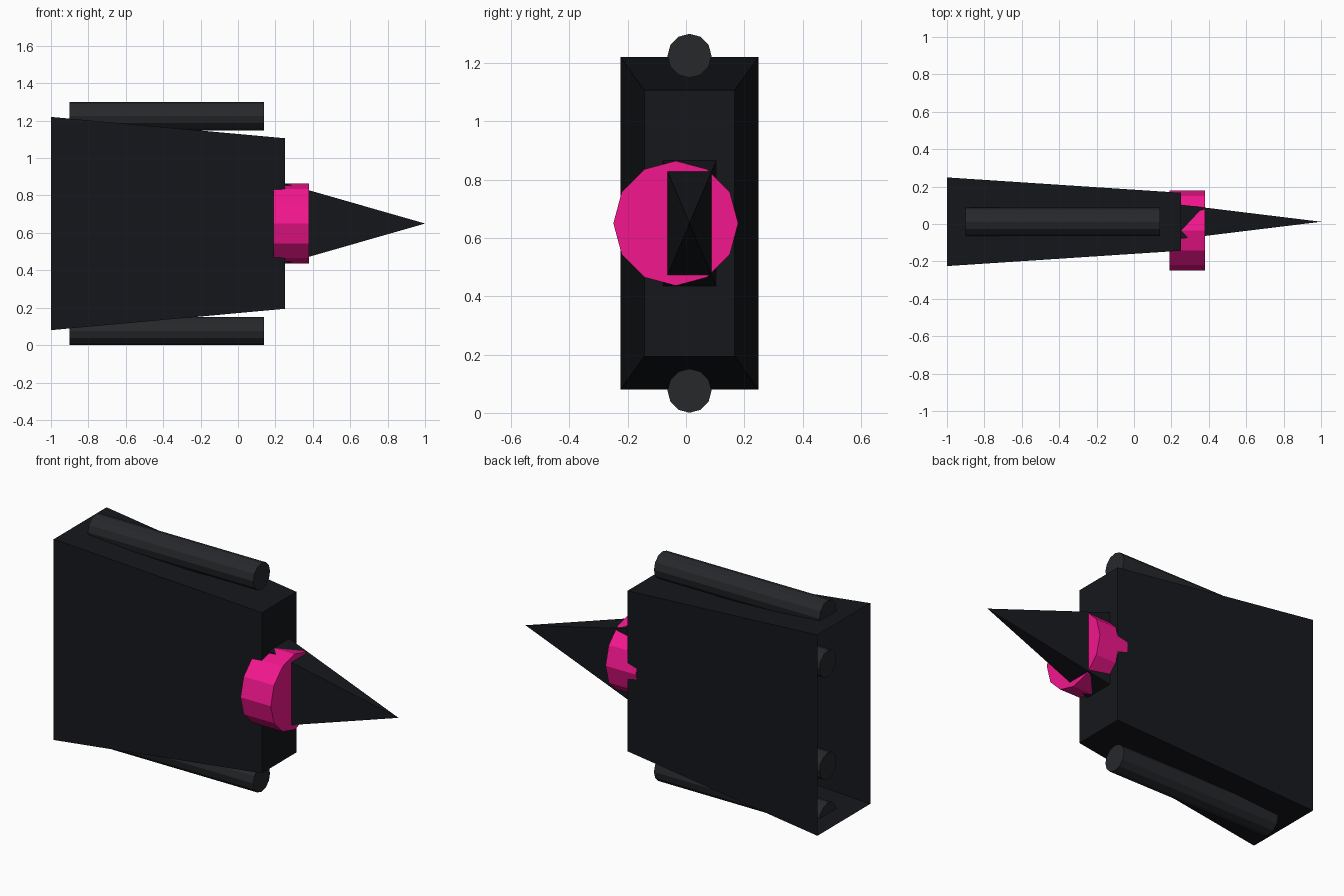
import bpy, bmesh
from math import pi
from mathutils import Matrix

if "Cube" in bpy.data.objects:
    bpy.data.objects.remove(bpy.data.objects["Cube"])

CY, CZ = 0.012, 0.65   # centre line of the hull


def material(name, rgb):
    m = bpy.data.materials.new(name)
    m.diffuse_color = (*rgb, 1)
    m.use_nodes = True
    m.node_tree.nodes["Principled BSDF"].inputs["Base Color"].default_value = m.diffuse_color
    return m


DARK = material("dark_hull", (0.0075, 0.0085, 0.011))
GREY = material("rod_grey", (0.019, 0.021, 0.024))
PINK = material("pink", (0.9, 0.008, 0.27))


def finish(name, bm, mat):
    bmesh.ops.recalc_face_normals(bm, faces=bm.faces)
    me = bpy.data.meshes.new(name)
    bm.to_mesh(me)
    bm.free()
    me.materials.append(mat)
    ob = bpy.data.objects.new(name, me)
    bpy.context.collection.objects.link(ob)
    return ob


def ring(bm, x, hy, hz):
    return [bm.verts.new((x, CY + a * hy, CZ + b * hz))
            for a, b in ((-1, -1), (1, -1), (1, 1), (-1, 1))]


def rod(name, x0, x1, y, z, r, mat):
    # twelve-sided capped cylinder lying along x, with a vertex on top
    bm = bmesh.new()
    bmesh.ops.create_cone(bm, cap_ends=True, segments=12, radius1=r, radius2=r, depth=x1 - x0,
                          matrix=Matrix.Translation(((x0 + x1) / 2, y, z)) @ Matrix.Rotation(pi / 2, 4, 'Y'))
    return finish(name, bm, mat)


# Tapered hull: closed at the front, open at the rear
bm = bmesh.new()
rear, front = ring(bm, -1.0, 0.237, 0.57), ring(bm, 0.25, 0.155, 0.456)
for i in range(4):
    j = (i + 1) % 4
    bm.faces.new((rear[i], rear[j], front[j], front[i]))
bm.faces.new(front)
finish("hull", bm, DARK)

# Four-sided nose spike on the hull's front face
bm = bmesh.new()
base = ring(bm, 0.25, 0.0915, 0.215)
tip = bm.verts.new((1.0, CY, CZ))
for i in range(4):
    bm.faces.new((base[i], base[(i + 1) % 4], tip))
finish("nose_spike", bm, DARK)

# Off-centre pink collar
rod("collar", 0.19, 0.38, -0.035, CZ, 0.214, PINK)

# Outer rods on the top and bottom edges, inner rods inside the hull
for name, dz in (("outer_rod", 0.574), ("inner_rod", 0.29)):
    for side, s in (("top", 1), ("bottom", -1)):
        rod(f"{name}_{side}", -0.9, 0.14, CY, CZ + s * dz, 0.0755, GREY)
